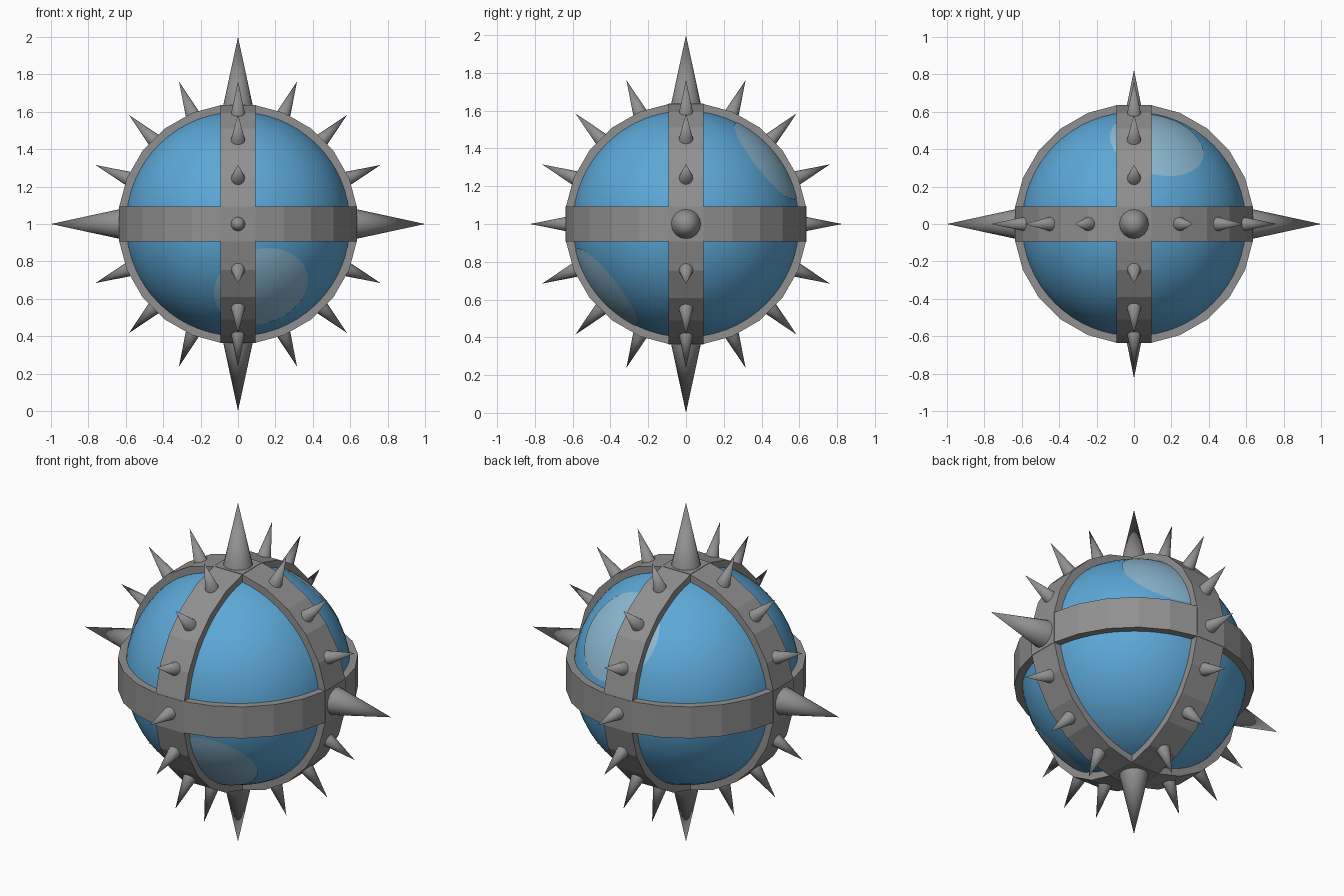
import bpy, bmesh, math
from mathutils import Vector, Matrix

if "Cube" in bpy.data.objects:
    bpy.data.objects.remove(bpy.data.objects["Cube"])

CENTER = Vector((0, 0, 1))
R = 0.606


def material(name, rgb):
    m = bpy.data.materials.new(name)
    m.diffuse_color = (*rgb, 1)
    m.use_nodes = True
    m.node_tree.nodes["Principled BSDF"].inputs["Base Color"].default_value = m.diffuse_color
    return m


BLUE = material("blue", (0.107, 0.39, 0.68))
PALE = material("pale_blue", (0.26, 0.485, 0.645))
GREY = material("grey_metal", (0.28, 0.28, 0.28))


def finish(bm, name, mat, smooth=False):
    bmesh.ops.recalc_face_normals(bm, faces=bm.faces)
    me = bpy.data.meshes.new(name)
    bm.to_mesh(me)
    bm.free()
    me.materials.append(mat)
    ob = bpy.data.objects.new(name, me)
    ob.location = CENTER
    bpy.context.collection.objects.link(ob)
    if smooth:
        for o in bpy.context.selected_objects:
            o.select_set(False)
        ob.select_set(True)
        bpy.context.view_layer.objects.active = ob
        bpy.ops.object.shade_smooth_by_angle(angle=math.radians(40))
    return ob


def aim(direction):
    return Vector(direction).to_track_quat('Z', 'Y').to_matrix().to_4x4()


# Ball
bm = bmesh.new()
bmesh.ops.create_uvsphere(bm, u_segments=64, v_segments=32, radius=R)
finish(bm, "ball", BLUE, True)


# Bands: 24-sided rectangular hoops around the three axes
def band(name, axis, outer=0.643, inner=0.585, half=0.093, n=24):
    bm = bmesh.new()
    rot = aim(axis)
    rings = []
    for i in range(n):
        a = (i + 0.5) * math.tau / n
        rings.append([bm.verts.new(rot @ Vector((r * math.cos(a), r * math.sin(a), z)))
                      for r, z in ((inner, -half), (outer, -half), (outer, half), (inner, half))])
    for i in range(n):
        p, q = rings[i], rings[(i + 1) % n]
        for k in range(4):
            l = (k + 1) % 4
            bm.faces.new((p[k], q[k], q[l], p[l]))
    finish(bm, name, GREY)


band("equator_band", (0, 0, 1))
band("front_hoop", (0, 1, 0))
band("side_hoop", (1, 0, 0))


# Spikes every 22.5 degrees along both upright hoops
def spike(name, d, base_r, start, tip):
    bm = bmesh.new()
    h = tip - start
    bmesh.ops.create_cone(bm, cap_ends=True, segments=16, radius1=base_r, radius2=0, depth=h,
                          matrix=aim(d) @ Matrix.Translation((0, 0, start + h / 2)))
    finish(bm, name, GREY, True)


for i in range(16):
    a = i * math.tau / 16
    c, s = math.cos(a), math.sin(a)
    if i % 4 == 0:
        spike(f"large_spike_{i // 4}", (c, 0, s), 0.083, 0.615, 1.0)
    else:
        spike(f"front_hoop_spike_{i}", (c, 0, s), 0.042, 0.615, 0.826)
    if i not in (4, 12):
        spike(f"side_hoop_spike_{i}", (0, c, s), 0.042, 0.615, 0.826)


# Pale round patches lying on the ball
def patch(name, d, spread=25, rings=8, n=32):
    bm = bmesh.new()
    rot = aim(d)
    r = R + 0.003
    top = bm.verts.new(rot @ Vector((0, 0, r)))
    prev = None
    for k in range(1, rings + 1):
        t = math.radians(spread) * k / rings
        cur = [bm.verts.new(rot @ Vector((r * math.sin(t) * math.cos(j * math.tau / n),
                                          r * math.sin(t) * math.sin(j * math.tau / n),
                                          r * math.cos(t)))) for j in range(n)]
        for j in range(n):
            m = (j + 1) % n
            if prev:
                bm.faces.new((prev[j], cur[j], cur[m], prev[m]))
            else:
                bm.faces.new((top, cur[j], cur[m]))
        prev = cur
    if sum(f.normal.dot(f.calc_center_median()) for f in bm.faces) < 0:
        bmesh.ops.reverse_faces(bm, faces=bm.faces)
    finish(bm, name, PALE, True)


patch("front_patch", (0.22, -0.765, -0.605))
patch("back_patch", (0.22, 0.765, 0.605))
